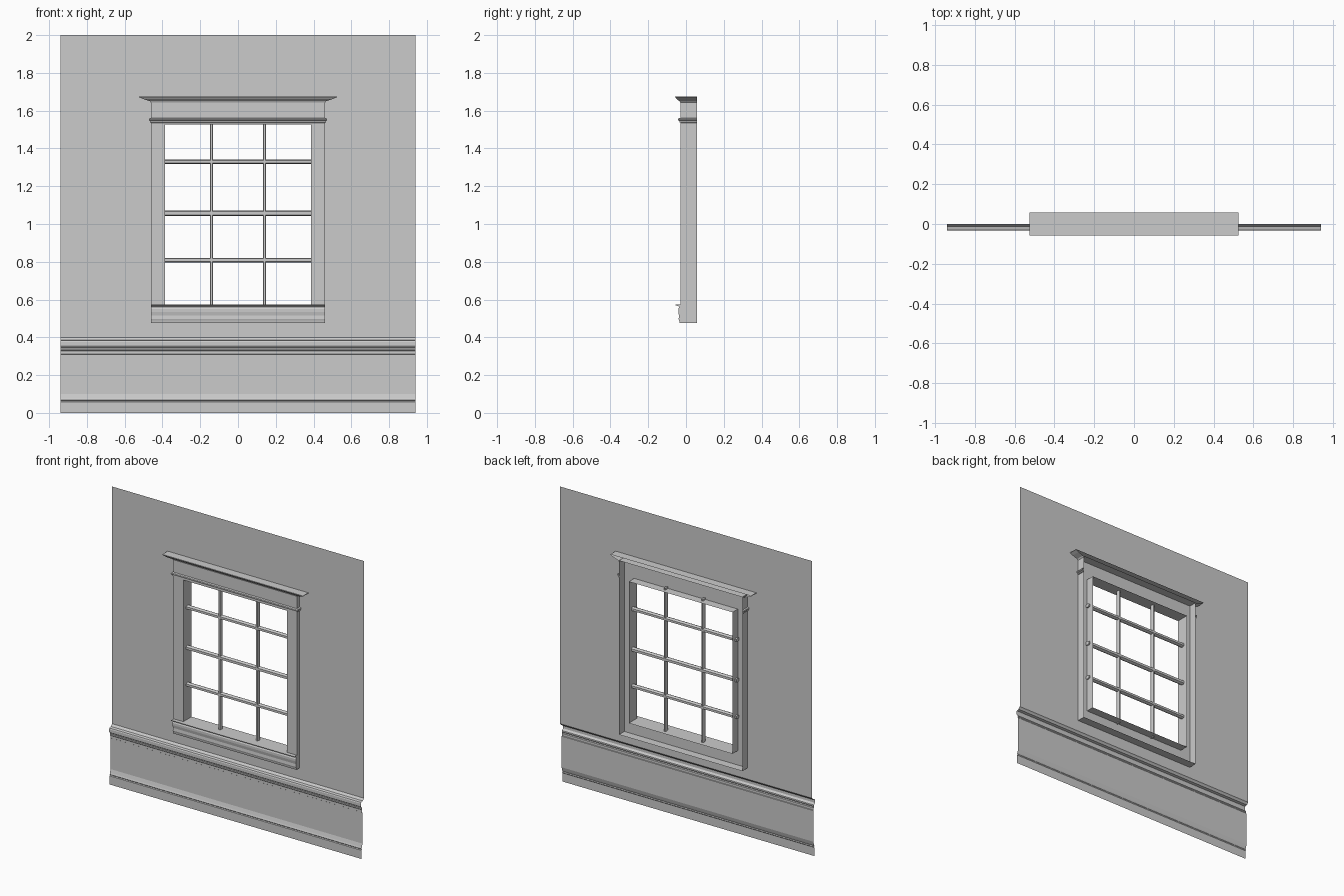
import bpy, bmesh

if "Cube" in bpy.data.objects:
    bpy.data.objects.remove(bpy.data.objects["Cube"])

BACK, FRONT = 0.057, -0.03      # depth of the window casing
OX, IX = 0.46, 0.387            # outer and inner half widths
OZ0, OZ1 = 0.476, 1.65          # outer bottom and top
IZ0, IZ1 = 0.573, 1.528         # opening bottom and top


def loft(name, rows, closed=False, caps=False, wrap=False):
    """Skin a list of equal-length point rows into one mesh."""
    bm = bmesh.new()
    vs = [[bm.verts.new(p) for p in r] for r in rows]
    n = len(rows[0])
    pairs = list(zip(vs, vs[1:])) + ([(vs[-1], vs[0])] if wrap else [])
    for a, b in pairs:
        for i in range(n if closed else n - 1):
            j = (i + 1) % n
            bm.faces.new((a[i], a[j], b[j], b[i]))
    if caps:
        bm.faces.new(vs[0])
        bm.faces.new(vs[-1])
    bmesh.ops.recalc_face_normals(bm, faces=bm.faces)
    me = bpy.data.meshes.new(name)
    bm.to_mesh(me)
    bm.free()
    ob = bpy.data.objects.new(name, me)
    bpy.context.collection.objects.link(ob)
    return ob


def along_x(name, prof, hx, **kw):
    """Extrude a (y, z) profile across the width."""
    return loft(name, [[(x, y, z) for y, z in prof] for x in (-hx, hx)], **kw)


def rect(x, y, z0, z1):
    return [(-x, y, z0), (x, y, z0), (x, y, z1), (-x, y, z1)]


def three_sides(name, prof, caps=False):
    """Run a (half width, front y, z) profile round both sides and the front."""
    rows = [[(-x, BACK, z), (-x, y, z), (x, y, z), (x, BACK, z)] for x, y, z in prof]
    return loft(name, rows)


# Wall sheet with the window opening
W = 0.94
loft("wall", [rect(W, 0, 0.40, 2.0), rect(IX, 0, IZ0, IZ1)], closed=True)

# Wainscot: baseboard, panel and chair rail in one sheet
along_x("baseboard", [(-0.026, 0), (-0.026, 0.058), (-0.022, 0.063), (-0.026, 0.068),
                      (-0.022, 0.078), (-0.016, 0.10)], W)
along_x("wainscot_panel", [(-0.016, 0.10), (-0.016, 0.31)], W)
along_x("chair_rail", [(-0.016, 0.31), (-0.019, 0.312), (-0.019, 0.328), (-0.023, 0.333),
                       (-0.020, 0.338), (-0.021, 0.346), (-0.028, 0.351), (-0.032, 0.357),
                       (-0.032, 0.375), (-0.029, 0.382), (-0.012, 0.386), (-0.006, 0.394),
                       (0, 0.40)], W)

# Window casing: outer sides, front face and jambs, open at the back
loft("window_casing", [rect(OX, BACK, OZ0, OZ1), rect(OX, FRONT, OZ0, OZ1),
                       rect(IX, FRONT, IZ0, IZ1), rect(IX, BACK, IZ0, IZ1)], closed=True)

# Header bead and flaring cornice
three_sides("header_bead", [(OX, FRONT, 1.536), (0.465, -0.035, 1.538), (0.465, -0.035, 1.545),
                            (0.47, -0.041, 1.548), (0.472, -0.043, 1.553),
                            (0.47, -0.041, 1.559), (OX, FRONT, 1.562)])
three_sides("cornice", [(OX, FRONT, 1.642), (0.467, -0.034, 1.65), (0.482, -0.041, 1.655),
                        (0.503, -0.05, 1.662), (0.525, -0.057, 1.672), (0.525, -0.057, 1.675)])
CX = 0.525
loft("cornice_top", [[(-CX, -0.057, 1.675), (CX, -0.057, 1.675)],
                     [(-CX, BACK, 1.675), (CX, BACK, 1.675)]])

# Sill nosing with moulded apron
along_x("sill_apron", [(FRONT, IZ0), (-0.057, IZ0), (-0.056, 0.569), (-0.042, 0.566),
                       (-0.036, 0.56), (-0.041, 0.55), (-0.041, 0.535), (-0.037, 0.515),
                       (-0.039, 0.497), (-0.036, 0.488), (-0.034, OZ0), (FRONT, OZ0)],
        OX, closed=True, caps=True)


# Glazing bars, running slightly into the frame
def bar_profile(h):
    return [(-h * 0.6, 0.0), (h * 0.6, 0.0), (h, 0.012), (h, 0.02),
            (h * 0.6, 0.03), (-h * 0.6, 0.03), (-h, 0.02), (-h, 0.012)]


for i, (z, h) in enumerate([(0.809, 0.012), (1.057, 0.0135), (1.33, 0.012)]):
    along_x(f"horizontal_bar_{i}", [(y, z + d) for d, y in bar_profile(h)],
            IX + 0.01, closed=True, caps=True)
for side, x in (("left", -0.14), ("right", 0.14)):
    loft(f"vertical_bar_{side}", [[(x + d, y, z) for d, y in bar_profile(0.008)]
                                  for z in (IZ0 - 0.005, IZ1 + 0.012)], closed=True, caps=True)
